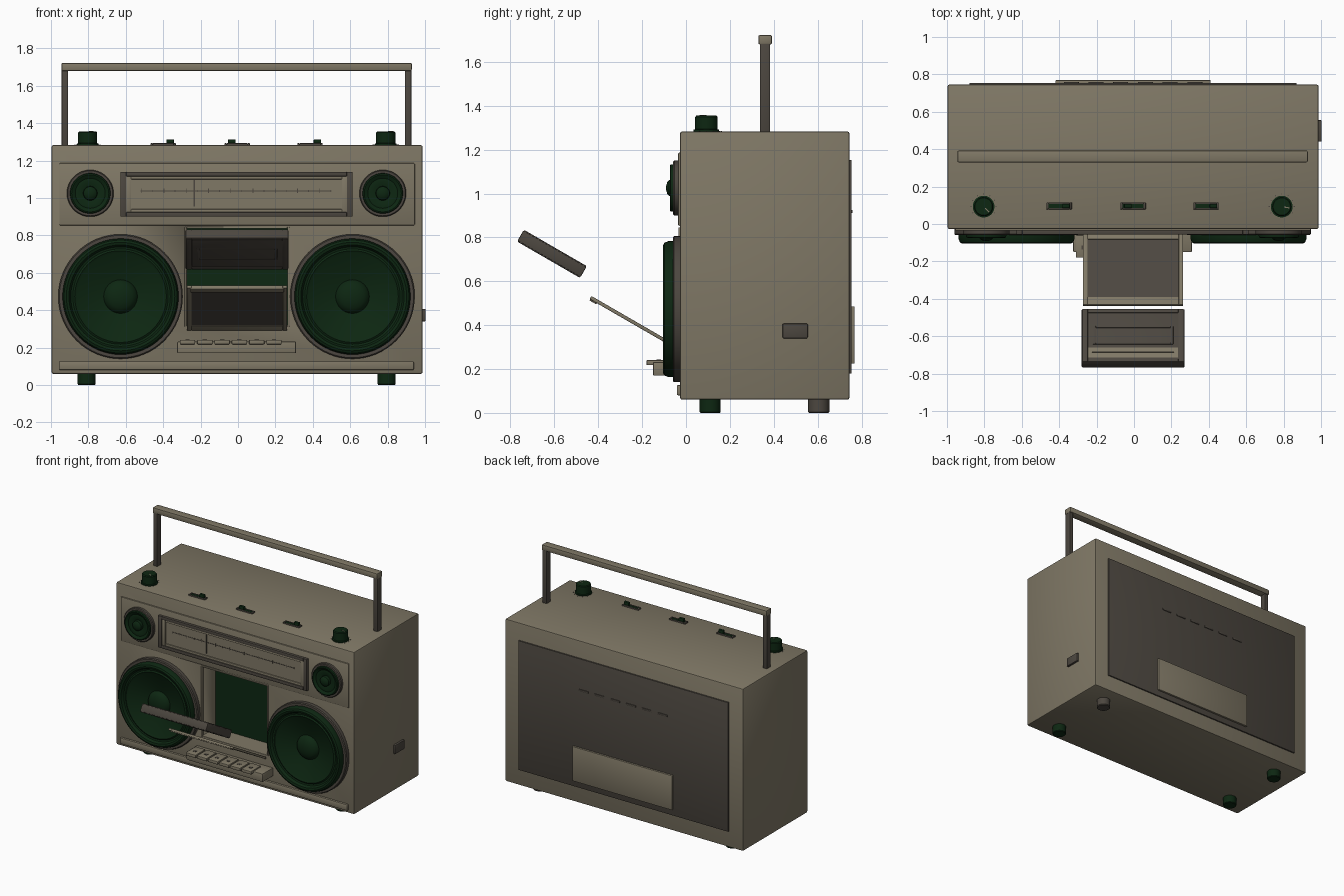
import bpy, bmesh, math
from mathutils import Matrix, Vector

cube = bpy.data.objects.get("Cube")
if cube:
    bpy.data.objects.remove(cube, do_unlink=True)


def material(name, rgb):
    m = bpy.data.materials.new(name)
    m.use_nodes = True
    m.diffuse_color = (*rgb, 1)
    bsdf = m.node_tree.nodes["Principled BSDF"]
    bsdf.inputs["Base Color"].default_value = (*rgb, 1)
    bsdf.inputs["Roughness"].default_value = 0.6
    return m


BEIGE = material("warm beige", (0.215, 0.188, 0.132))
GREY = material("dark warm grey", (0.072, 0.062, 0.050))
GREEN = material("deep green", (0.004, 0.020, 0.006))


def finish(name, bm, mats):
    bmesh.ops.recalc_face_normals(bm, faces=bm.faces)
    mesh = bpy.data.meshes.new(name)
    bm.to_mesh(mesh)
    bm.free()
    ob = bpy.data.objects.new(name, mesh)
    bpy.context.collection.objects.link(ob)
    for m in mats:
        mesh.materials.append(m)
    bpy.ops.object.select_all(action='DESELECT')
    bpy.context.view_layer.objects.active = ob
    ob.select_set(True)
    bpy.ops.object.shade_smooth_by_angle(angle=math.radians(35))
    return ob


def box(name, x, y, z, mat, bevel=0.0, matrix=Matrix()):
    """Box from (low, high) bounds, with optional bevel and placement."""
    bm = bmesh.new()
    bmesh.ops.create_cube(bm, size=1)
    for v in bm.verts:
        v.co = Vector([sum(b) / 2 + c * (b[1] - b[0]) for b, c in zip((x, y, z), v.co)])
    if bevel:
        bmesh.ops.bevel(bm, geom=bm.edges[:], offset=bevel, segments=2,
                        profile=0.5, affect='EDGES')
    bm.transform(matrix)
    return finish(name, bm, [mat])


def lathe(name, profile, matrix, mats, split=0, sides=48):
    """Turn (radius, height) points about z; segments from split on use mats[1]."""
    bm = bmesh.new()
    rings = []
    for r, h in profile:
        if r == 0:
            rings.append([bm.verts.new((0, 0, h))] * sides)
        else:
            rings.append([bm.verts.new((r * math.cos(a), r * math.sin(a), h))
                          for a in (math.tau * i / sides for i in range(sides))])
    for k, (a, b) in enumerate(zip(rings, rings[1:])):
        for i in range(sides):
            j = (i + 1) % sides
            loop = list(dict.fromkeys((a[i], a[j], b[j], b[i])))
            bm.faces.new(loop).material_index = int(bool(split) and k >= split)
    bm.transform(matrix)
    return finish(name, bm, mats)


def frame(name, x, y, z, side, end, mat, matrix=Matrix(), upright=True):
    """Four bars round an opening, upright in xz or lying in xy."""
    lo, hi = z if upright else y
    spans = [("left", (x[1] - side, x[1]), (lo, hi)), ("right", (x[0], x[0] + side), (lo, hi)),
             ("low", (x[0] + side, x[1] - side), (lo, lo + end)),
             ("high", (x[0] + side, x[1] - side), (hi - end, hi))]
    for tag, sx, s in spans:
        box(f"{name}_{tag}", sx, y if upright else s, s if upright else z, mat, 0.003, matrix)


FORWARD = Matrix.Rotation(math.pi / 2, 4, 'X')   # turned parts facing the front
MID = -0.005                                     # centre line of the case
NAMES = {-1: "right", 1: "left"}

# Case with the open cassette bay cut into the front
case = box("case", (-0.997, 0.987), (-0.027, 0.745), (0.06, 1.283), BEIGE, 0.01)
cutter = box("bay_cutter", (-0.275, 0.267), (-0.2, 0.13), (0.32, 0.84), BEIGE)
cutter.hide_render = True
mod = case.modifiers.new("bay", 'BOOLEAN')
mod.operation, mod.solver, mod.object = 'DIFFERENCE', 'EXACT', cutter
bpy.context.view_layer.objects.active = case
bpy.ops.object.modifier_apply(modifier="bay")
bpy.data.objects.remove(cutter, do_unlink=True)
box("bay_back", (-0.274, 0.266), (0.122, 0.129), (0.321, 0.839), GREEN)
frame("bay_rim", (-0.285, 0.275), (-0.034, -0.02), (0.312, 0.845), 0.011, 0.008, BEIGE)

# Front trim
box("upper_panel", (-0.955, 0.945), (-0.036, -0.01), (0.853, 1.187), BEIGE, 0.006)
box("bottom_strip", (-0.955, 0.94), (-0.042, -0.01), (0.08, 0.127), BEIGE, 0.006)

# Tuning dial with scale and needle
frame("dial_frame", (-0.628, 0.612), (-0.056, -0.03), (0.90, 1.14), 0.03, 0.024, GREY)
frame("dial_inner_rim", (-0.602, 0.586), (-0.05, -0.03), (0.922, 1.118), 0.03, 0.018, BEIGE)
box("dial_face", (-0.6, 0.584), (-0.042, -0.034), (0.922, 1.118), BEIGE)
box("dial_scale_line", (-0.52, 0.5), (-0.044, -0.04), (1.036, 1.041), GREY)
for i in range(18):
    x, h = -0.515 + i * 0.0595, 0.012 if i % 2 == 0 else 0.006
    box("dial_tick", (x - 0.002, x + 0.002), (-0.044, -0.04), (1.038 - h, 1.038 + h), GREY)
box("dial_needle", (-0.237, -0.229), (-0.048, -0.04), (0.955, 1.095), GREY)

# Speakers: grey flange, green surround, cone and dome
woofer = [(0.333, -0.03), (0.333, 0.027), (0.327, 0.033), (0.31, 0.033), (0.31, 0.053),
          (0.302, 0.072), (0.29, 0.078), (0.276, 0.074), (0.266, 0.055), (0.255, 0.052),
          (0.245, 0.058), (0.232, 0.05), (0.09, 0.012), (0.083, 0.028), (0.062, 0.043),
          (0.033, 0.052), (0, 0.055)]
tweeter = [(0.125, -0.02), (0.125, 0.026), (0.12, 0.032), (0.108, 0.032), (0.106, 0.044),
           (0.099, 0.047), (0.09, 0.042), (0.08, 0.036), (0.065, 0.038), (0.038, 0.03),
           (0.036, 0.05), (0.028, 0.058), (0.012, 0.063), (0, 0.064)]
for s, side in NAMES.items():
    for name, prof, dx, z in (("woofer", woofer, 0.62, 0.473), ("tweeter", tweeter, 0.782, 1.025)):
        place = Matrix.Translation((MID - 0.003 + s * dx, -0.027, z)) @ FORWARD
        lathe(f"{side}_{name}", prof, place, [GREY, GREEN], 3, 64)

# Opened cassette door, tilted forward, with a dark window
door = Matrix.Translation((MID, -0.238, 0.412)) @ Matrix.Rotation(math.radians(-30), 4, 'X')
frame("door_frame", (-0.268, 0.268), (-0.228, 0.228), (-0.008, 0.008), 0.024, 0.05, BEIGE, door, False)
box("door_window", (-0.246, 0.246), (-0.19, 0.215), (-0.004, 0.004), GREY, 0, door)
box("door_lip", (-0.25, 0.25), (-0.225, -0.19), (-0.014, -0.006), BEIGE, 0.002, door)

# Cassette floating in front of the bay
tape = Matrix.Translation((MID, -0.611, 0.725)) @ Matrix.Rotation(math.radians(-30), 4, 'X')
box("cassette", (-0.275, 0.275), (-0.166, 0.166), (-0.027, 0.027), GREY, 0.005, tape)
for s, tag in ((-1, "lower"), (1, "upper")):
    zs = sorted((s * 0.02, s * 0.031))
    frame(f"cassette_{tag}_rim", (-0.272, 0.272), (-0.163, 0.163), zs, 0.03, 0.022, GREY, tape, False)
    frame(f"cassette_{tag}_window", (-0.215, 0.215), (-0.055, 0.06), zs, 0.015, 0.012, GREY, tape, False)
box("cassette_label", (-0.24, 0.24), (-0.135, -0.075), (0.025, 0.030), BEIGE, 0, tape)
box("cassette_label_line", (-0.22, 0.22), (-0.104, -0.099), (0.029, 0.032), GREY, 0, tape)

# Playback keys on their tray
box("key_tray", (-0.325, 0.31), (-0.15, -0.02), (0.17, 0.232), BEIGE, 0.005)
for i in range(6):
    x = -0.27 + i * 0.0925
    box(f"key_{i + 1}", (x - 0.041, x + 0.041), (-0.18, -0.06), (0.218, 0.241), BEIGE, 0.004)
    box(f"key_mark_{i + 1}", (x - 0.012, x + 0.012), (-0.135, -0.115), (0.239, 0.243), GREY)

# Round knobs with pointer marks and surrounding ticks
knob = [(0.058, -0.01), (0.058, 0.008), (0.051, 0.01), (0.051, 0.066), (0.046, 0.072), (0, 0.072)]
for s, side in NAMES.items():
    spot = Matrix.Translation((MID - 0.002 + s * 0.797, 0.093, 1.283))
    lathe(f"{side}_knob", knob, spot, [GREEN])
    turn = spot @ Matrix.Rotation(math.radians(-45 if s < 0 else -10), 4, 'Z')
    box(f"{side}_knob_pointer", (0.012, 0.042), (-0.003, 0.003), (0.07, 0.074), BEIGE, 0, turn)
    for i in range(9):
        turn = spot @ Matrix.Rotation(math.radians(-30 + i * 30), 4, 'Z')
        box(f"{side}_knob_tick", (0.064, 0.07), (-0.002, 0.002), (-0.002, 0.002), GREY, 0, turn)

# Slide switches
for i, (x, nub) in enumerate(((-0.4, 0.037), (-0.005, -0.028), (0.385, 0.04))):
    tag = f"switch_{i + 1}"
    frame(f"{tag}_rim", (x - 0.068, x + 0.068), (0.078, 0.115), (1.275, 1.293), 0.012, 0.008, GREY, upright=False)
    box(f"{tag}_slot", (x - 0.058, x + 0.058), (0.084, 0.109), (1.28, 1.289), GREEN)
    box(f"{tag}_slider", (x + nub - 0.02, x + nub + 0.02), (0.086, 0.107), (1.28, 1.314), GREEN, 0.003)

# Carrying handle
box("handle_bar", (-0.944, 0.929), (0.33, 0.392), (1.68, 1.722), BEIGE, 0.006)
for s, side in NAMES.items():
    x = -0.008 + s * 0.918
    box(f"{side}_handle_post", (x - 0.017, x + 0.017), (0.337, 0.384), (1.27, 1.69), GREY, 0.003)

# Feet; the rear left one is grey
foot = [(0, 0), (0.044, 0), (0.048, 0.005), (0.048, 0.07)]
for s, side in NAMES.items():
    for y, end in ((0.11, "front"), (0.605, "rear")):
        mat = GREY if (s, end) == (1, "rear") else GREEN
        lathe(f"{end}_{side}_foot", foot, Matrix.Translation((MID - 0.002 + s * 0.802, y, 0)), [mat], sides=32)

# Side socket
box("side_socket", (0.97, 1.003), (0.44, 0.555), (0.34, 0.407), GREY, 0.005)

# Rear panel, vents and battery cover
box("rear_panel", (-0.88, 0.87), (0.73, 0.755), (0.18, 1.153), GREY, 0.002)
box("battery_cover", (-0.42, 0.41), (0.74, 0.769), (0.225, 0.485), BEIGE, 0.003)
for i in range(6):
    x = MID + (i - 2.5) * 0.132
    box(f"rear_vent_{i + 1}", (x - 0.04, x + 0.04), (0.75, 0.760), (0.911, 0.925), GREY, 0.002)
